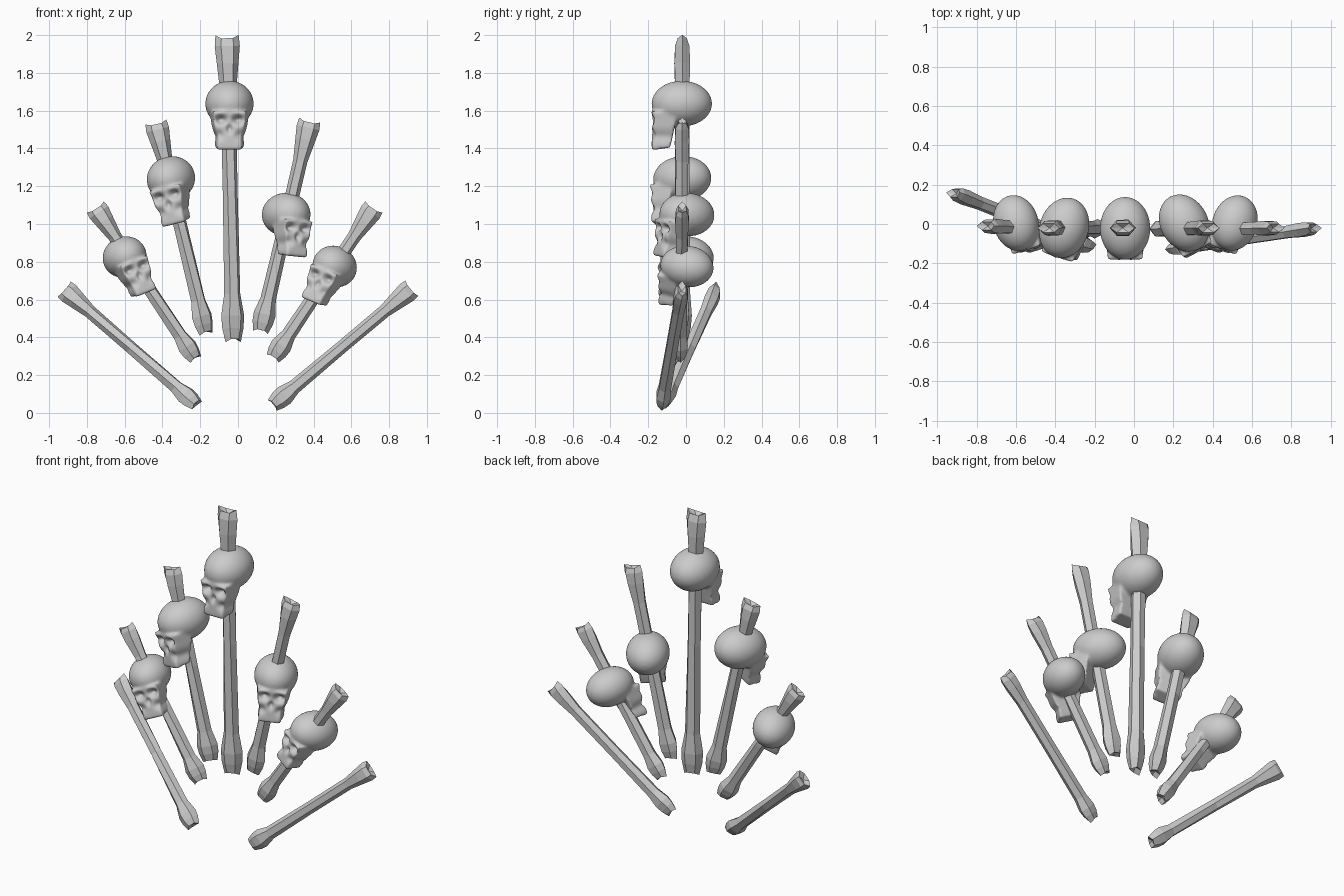
import bpy, bmesh, math
from mathutils import Vector, Matrix

if "Cube" in bpy.data.objects:
    bpy.data.objects.remove(bpy.data.objects["Cube"])


def add_object(name, mesh):
    ob = bpy.data.objects.new(name, mesh)
    bpy.context.collection.objects.link(ob)
    return ob


# bone: stretched hexagonal loft with flared, notched ends
# (fraction of length, half width, half depth) for a shaft of half width 1
RINGS = [(0.03, 1.05, 0.65), (0.06, 1.45, 0.95), (0.10, 1.55, 1.1), (0.17, 1.08, 0.95),
         (0.5, 0.97, 0.9), (0.81, 1.0, 0.9), (0.91, 1.4, 1.05), (0.965, 1.62, 0.95), (0.985, 1.5, 0.6)]


def bone(name, bottom, top, radius, twist):
    a, b = Vector(bottom), Vector(top)
    axis = (b - a).normalized()
    side = Vector((0, 1, 0)).cross(axis).normalized()
    depth = axis.cross(side)
    length = (b - a).length
    bm = bmesh.new()
    loops = []
    for i, (t, w, d) in enumerate(RINGS):
        loop = []
        for k in range(6):
            ang = math.radians(60 * k)
            x, y = radius * w * math.cos(ang), radius * d * math.sin(ang) / 0.9
            # the knuckles at each side stick out past the middle
            lift = 0.0
            if i in (0, len(RINGS) - 1):
                lift = (0.015 if k % 3 == 0 else 0.005) * (-1 if i == 0 else 1)
            r = math.radians(twist * (1 - t))
            x, y = x * math.cos(r) - y * math.sin(r), x * math.sin(r) + y * math.cos(r)
            loop.append(bm.verts.new(a + axis * (t + lift) * length + side * x + depth * y))
        loops.append(loop)
    for lo, hi in zip(loops, loops[1:]):
        for k in range(6):
            bm.faces.new((lo[k], lo[(k + 1) % 6], hi[(k + 1) % 6], hi[k]))
    for loop, t in ((loops[0], 0.035), (loops[-1], 0.975)):
        c = bm.verts.new(a + axis * t * length)
        for k in range(6):
            bm.faces.new((loop[k], loop[(k + 1) % 6], c))
    bmesh.ops.recalc_face_normals(bm, faces=bm.faces)
    me = bpy.data.meshes.new(name)
    bm.to_mesh(me)
    bm.free()
    return add_object(name, me)


# skull mesh: cranium and tapered jaw fused, then dented for the face
def skull_mesh():
    bm = bmesh.new()
    bmesh.ops.create_uvsphere(bm, u_segments=48, v_segments=24, radius=1,
                              matrix=Matrix.Diagonal((0.128, 0.16, 0.121, 1)))
    jaw = bmesh.ops.create_cube(bm, size=1)["verts"]
    for v in jaw:
        upper, front = v.co.z > 0, v.co.y < 0
        v.co.x = math.copysign((0.088 if front else 0.108) if upper else (0.062 if front else 0.078), v.co.x)
        v.co.y = (-0.157 if front else -0.02) if upper else (-0.16 if front else -0.062)
        v.co.z = -0.04 if upper else (-0.246 if front else -0.232)
    me = bpy.data.meshes.new("skull_base")
    bm.to_mesh(me)
    bm.free()
    ob = add_object("skull_base", me)
    rm = ob.modifiers.new("fuse", "REMESH")
    rm.mode = "VOXEL"
    rm.voxel_size = 0.008
    sm = ob.modifiers.new("soften", "SMOOTH")
    sm.factor = 0.5
    sm.iterations = 9
    dg = bpy.context.evaluated_depsgraph_get()
    out = bpy.data.meshes.new_from_object(ob.evaluated_get(dg))
    bpy.data.objects.remove(ob)

    def bump(d, r):
        return math.exp(-(d / r) ** 2)

    for v in out.vertices:
        x, y, z = v.co
        if y < -0.05:
            f = min(1, (-0.05 - y) / 0.05)
            ax = abs(x)
            eye = 0.04 * bump(ax - 0.046, 0.027) * bump(z + 0.085, 0.021)
            nose = 0.022 * bump(ax, 0.015) * bump(z + 0.133, 0.022)
            cheek = 0.018 * bump(ax - 0.062, 0.026) * bump(z + 0.165, 0.025)
            brow = 0.006 * bump(ax - 0.045, 0.04) * bump(z + 0.05, 0.018)
            v.co.y += f * (eye + nose + cheek - brow)
        if y < 0:
            v.co.x *= 1 - 0.12 * bump(z + 0.175, 0.03)
    out.polygons.foreach_set("use_smooth", [True] * len(out.polygons))
    return out


BONES = [
    ("bone_centre", (-0.025, -0.02, 0.35), (-0.058, -0.02, 2.0), 0.041, 20),
    ("bone_upper_left", (-0.165, -0.025, 0.40), (-0.435, -0.02, 1.54), 0.038, 30),
    ("bone_middle_left", (-0.215, -0.04, 0.27), (-0.755, -0.01, 1.09), 0.036, 30),
    ("bone_lower_left", (-0.205, -0.125, 0.03), (-0.92, 0.16, 0.655), 0.035, 30),
    ("bone_upper_right", (0.115, -0.025, 0.41), (0.38, -0.02, 1.55), 0.038, 0),
    ("bone_middle_right", (0.175, -0.03, 0.275), (0.72, -0.02, 1.09), 0.036, 0),
    ("bone_lower_right", (0.17, -0.13, 0.03), (0.92, -0.02, 0.66), 0.035, 0),
]
for args in BONES:
    bone(*args)

# skulls: name, cranium centre, scale, lean to the right, yaw to the right, pitch
SKULLS = [
    ("skull_centre", (-0.045, -0.022, 1.637), 1.0, 0, 0, 0),
    ("skull_upper_left", (-0.355, -0.02, 1.24), 0.98, -14, -18, 0),
    ("skull_middle_left", (-0.6, 0.005, 0.825), 0.9, -22, 16, 0),
    ("skull_upper_right", (0.255, 0.005, 1.05), 0.95, 6, 28, -6),
    ("skull_middle_right", (0.512, 0.005, 0.775), 0.9, 23, -20, 0),
]
face = skull_mesh()
for name, pos, s, lean, yaw, pitch in SKULLS:
    ob = add_object(name, face)
    ob.matrix_world = (Matrix.Translation(pos) @ Matrix.Rotation(math.radians(lean), 4, "Y")
                       @ Matrix.Rotation(math.radians(yaw), 4, "Z")
                       @ Matrix.Rotation(math.radians(pitch), 4, "X") @ Matrix.Scale(s, 4))
